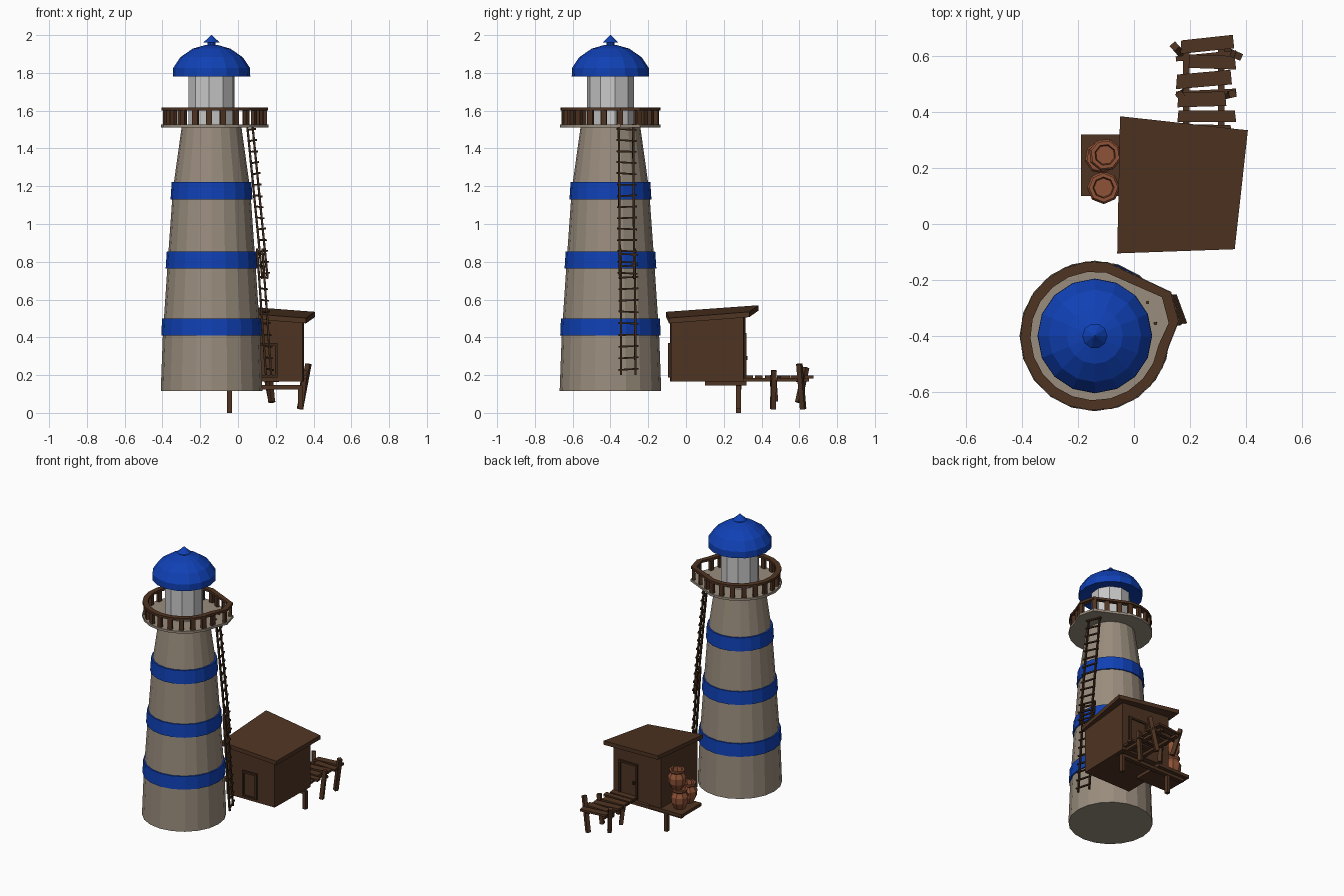
import bpy, bmesh, math, random
from mathutils import Vector, Matrix

if "Cube" in bpy.data.objects:
    bpy.data.objects.remove(bpy.data.objects["Cube"])

random.seed(4)
TX, TY = -0.14, -0.40          # tower axis


def material(name, rgb):
    m = bpy.data.materials.new(name)
    m.diffuse_color = (*rgb, 1)
    m.use_nodes = True
    m.node_tree.nodes["Principled BSDF"].inputs["Base Color"].default_value = m.diffuse_color
    return m


STONE = material("stone", (0.32, 0.265, 0.205))
BLUE = material("blue paint", (0.005, 0.052, 0.46))
WOOD = material("brown wood", (0.078, 0.034, 0.016))
DARK = material("dark wood", (0.045, 0.022, 0.011))
GLASS = material("pale lantern", (0.58, 0.58, 0.58))
CLAY = material("clay", (0.27, 0.085, 0.038))


def finish(name, bm, mat):
    bmesh.ops.remove_doubles(bm, verts=bm.verts, dist=1e-5)
    bmesh.ops.recalc_face_normals(bm, faces=bm.faces)
    me = bpy.data.meshes.new(name)
    bm.to_mesh(me)
    bm.free()
    me.materials.append(mat)
    ob = bpy.data.objects.new(name, me)
    bpy.context.collection.objects.link(ob)
    return ob


def lathe(name, profile, sides, mat, x=TX, y=TY, turn=0.0, closed=False):
    """Revolve (radius, z) points; ends are capped, or joined when closed."""
    bm = bmesh.new()
    rings = [[bm.verts.new((x + r * math.cos(turn + 2 * math.pi * i / sides),
                            y + r * math.sin(turn + 2 * math.pi * i / sides), z))
              for i in range(sides)] for r, z in profile]
    pairs = list(zip(rings, rings[1:]))
    if closed:
        pairs.append((rings[-1], rings[0]))
    for a, b in pairs:
        for i in range(sides):
            j = (i + 1) % sides
            bm.faces.new((a[i], a[j], b[j], b[i]))
    if not closed:
        bm.faces.new(rings[0])
        bm.faces.new(rings[-1])
    return finish(name, bm, mat)


def solid(name, bottom, top, mat):
    """Solid between two matching outlines."""
    bm = bmesh.new()
    a = [bm.verts.new(p) for p in bottom]
    b = [bm.verts.new(p) for p in top]
    bm.faces.new(a)
    bm.faces.new(b)
    for i in range(len(a)):
        j = (i + 1) % len(a)
        bm.faces.new((a[i], a[j], b[j], b[i]))
    return finish(name, bm, mat)


def box(name, x0, x1, y0, y1, z0, z1, mat):
    c = [(x0, y0), (x1, y0), (x1, y1), (x0, y1)]
    return solid(name, [(*p, z0) for p in c], [(*p, z1) for p in c], mat)


def beam(name, p, q, w, d, mat):
    """Square bar from p to q."""
    p, q = Vector(p), Vector(q)
    v = q - p
    bm = bmesh.new()
    bmesh.ops.create_cube(bm, size=1)
    m = (Matrix.Translation((p + q) / 2) @ v.to_track_quat('Z', 'Y').to_matrix().to_4x4()
         @ Matrix.Diagonal((w, d, v.length, 1)))
    bm.transform(m)
    return finish(name, bm, mat)


# Tower with painted bands
lathe("tower", [(0.269, 0.115), (0.258, 0.41), (0.232, 0.80), (0.205, 1.18), (0.158, 1.515)], 20, STONE)
for i, (z0, z1, r0, r1) in enumerate([(0.41, 0.50, 0.266, 0.262), (0.765, 0.855, 0.243, 0.237),
                                      (1.13, 1.222, 0.217, 0.211)]):
    lathe(f"blue_band_{i}", [(r0 - 0.03, z0), (r0, z0), (r1, z1), (r1 - 0.03, z1)], 20, BLUE, closed=True)


# Gallery outline: round, with a pointed bulge over the ladder
def outline(inset):
    pts = [(30, 0.315), (10, 0.306)] + [(-8 - 17 * k, 0.268) for k in range(17)]
    return [(TX + (r - inset) * math.cos(math.radians(a)),
             TY + (r - inset) * math.sin(math.radians(a))) for a, r in pts]


o = outline(0)
solid("gallery_floor", [(*p, 1.51) for p in o], [(*p, 1.526) for p in o], STONE)

# Gallery rail and posts
bm = bmesh.new()
loops = [[bm.verts.new((*p, z)) for p in outline(i)]
         for i, z in ((0.002, 1.60), (0.002, 1.616), (0.038, 1.616), (0.038, 1.60))]
n = len(o)
for k in range(4):
    a, b = loops[k], loops[(k + 1) % 4]
    for i in range(n):
        j = (i + 1) % n
        bm.faces.new((a[i], a[j], b[j], b[i]))
finish("gallery_rail", bm, WOOD)
spots = outline(0.02)
first, last = Vector(spots[0]), Vector(spots[-1])
spots += [tuple(first.lerp(last, t)) for t in (0.35, 0.7)]
for i, (x, y) in enumerate(spots):
    s = Matrix.Rotation(math.atan2(y - TY, x - TX), 2)
    c = [Vector((x, y)) + s @ Vector(v) for v in
         ((-0.01, -0.015), (0.01, -0.015), (0.01, 0.015), (-0.01, 0.015))]
    solid(f"gallery_post_{i}", [(*p, 1.52) for p in c], [(*p, 1.605) for p in c], WOOD)

# Lantern room, dome and finial
lathe("lantern_room", [(0.125, 1.52), (0.125, 1.80)], 10, GLASS, turn=0.2)
lathe("dome", [(0.12, 1.79), (0.205, 1.78), (0.204, 1.825), (0.165, 1.883),
               (0.10, 1.928), (0.035, 1.947)], 16, BLUE)
lathe("finial", [(0.022, 1.94), (0.022, 1.96), (0.045, 1.96), (0.02, 1.982), (0.002, 2.0)], 10, BLUE)


# Two overlapping ladders
def ladder(name, top, bottom, rungs, mat):
    half = Vector((-0.014, 0.038, 0))
    t, b = Vector(top), Vector(bottom)
    for side in (-1, 1):
        beam(f"{name}_rail_{side}", t + half * side, b + half * side, 0.011, 0.011, mat)
    for i in range(rungs):
        p = t.lerp(b, (i + 0.5) / rungs)
        h = half * 1.35
        tilt = Vector((0, 0, random.uniform(-0.004, 0.004)))
        out = Vector((0.007, 0.002, 0))
        beam(f"{name}_rung_{i}", p - h + out - tilt, p + h + out + tilt, 0.009, 0.009, mat)


ladder("upper_ladder", (0.062, -0.318, 1.53), (0.143, -0.312, 0.71), 14, DARK)
ladder("lower_ladder", (0.115, -0.308, 0.87), (0.162, -0.306, 0.20), 11, DARK)

# Hut with a skewed sloping roof
base = [(-0.03, -0.085), (0.342, -0.08), (0.35, 0.305), (-0.025, 0.315)]
solid("hut_walls", [(*p, 0.167) for p in base],
      [(*p, z) for p, z in zip(base, (0.51, 0.478, 0.51, 0.54))], WOOD)
roof = [(-0.06, -0.105, 0.535), (0.36, -0.09, 0.502), (0.407, 0.335, 0.535), (-0.05, 0.385, 0.57)]
solid("hut_roof", [(x, y, z - 0.028) for x, y, z in roof], roof, WOOD)


# Framed doors on the front and back walls
def door(name, x0, x1, z0, z1, y, d):
    ya, yb = sorted((y - d * 0.01, y + d * 0.004))
    box(name + "_panel", x0, x1, ya, yb, z0, z1, WOOD)
    ya, yb = sorted((y - d * 0.01, y + d * 0.012))
    w = 0.014
    box(name + "_frame_left", x0 - w, x0, ya, yb, z0, z1 + w, DARK)
    box(name + "_frame_right", x1, x1 + w, ya, yb, z0, z1 + w, DARK)
    box(name + "_frame_top", x0, x1, ya, yb, z1, z1 + w, DARK)


door("back_door", 0.17, 0.29, 0.18, 0.41, 0.308, 1)
box("back_door_handle", 0.18, 0.192, 0.31, 0.325, 0.28, 0.30, DARK)
door("front_hatch", 0.11, 0.195, 0.20, 0.355, -0.083, -1)
box("front_hatch_sill", 0.096, 0.209, -0.095, -0.075, 0.188, 0.20, DARK)

# Jetty: uneven planks on two stringers with leaning posts
planks = [(0.155, 0.365, 0.385, 0.385, 0.040), (0.155, 0.33, 0.443, 0.448, 0.052),
          (0.15, 0.35, 0.508, 0.525, 0.052), (0.195, 0.365, 0.582, 0.576, 0.048),
          (0.165, 0.358, 0.632, 0.652, 0.048), (0.16, 0.35, 0.335, 0.333, 0.042)]
for i, (x0, x1, ya, yb, w) in enumerate(planks):
    c = [(x0, ya - w / 2), (x1, yb - w / 2), (x1 - 0.005, yb + w / 2), (x0 + 0.004, ya + w / 2)]
    solid(f"jetty_plank_{i}", [(*p, 0.183) for p in c], [(*p, 0.198) for p in c], WOOD)
for x in (0.187, 0.312):
    box("jetty_stringer", x - 0.012, x + 0.012, 0.20, 0.65, 0.165, 0.184, WOOD)
for y, tilt in ((0.465, 0.0), (0.59, -0.012)):
    beam("jetty_crossbar", (0.15, y, 0.172), (0.365, y + 0.01 - tilt, 0.178), 0.018, 0.018, WOOD)
for p, q in (((0.328, 0.62, 0.02), (0.373, 0.60, 0.26)), ((0.18, 0.595, 0.055), (0.145, 0.635, 0.24)),
             ((0.33, 0.46, 0.02), (0.352, 0.465, 0.225)), ((0.178, 0.47, 0.06), (0.165, 0.46, 0.20))):
    beam("jetty_post", p, q, 0.026, 0.026, WOOD)

# Side deck and its supports
box("side_deck", -0.19, 0.06, 0.10, 0.32, 0.145, 0.167, WOOD)
box("deck_beam", -0.17, 0.33, 0.265, 0.295, 0.125, 0.147, WOOD)
for x in (-0.045, 0.33):
    box("deck_post", x - 0.012, x + 0.012, 0.265, 0.292, 0.0 if x < 0 else 0.02, 0.145, WOOD)

# Clay jars: two stacked and one beside
for i, (x, y, z) in enumerate([(-0.118, 0.238, 0.167), (-0.103, 0.247, 0.302), (-0.109, 0.13, 0.167)]):
    prof = [(0.034, 0), (0.057, 0.045), (0.059, 0.085), (0.042, 0.115), (0.052, 0.125),
            (0.052, 0.137), (0.038, 0.137), (0.034, 0.10)]
    lathe(f"clay_jar_{i}", [(r, z + h) for r, h in prof], 8, CLAY, x, y, 0.3 * i + 0.2)
